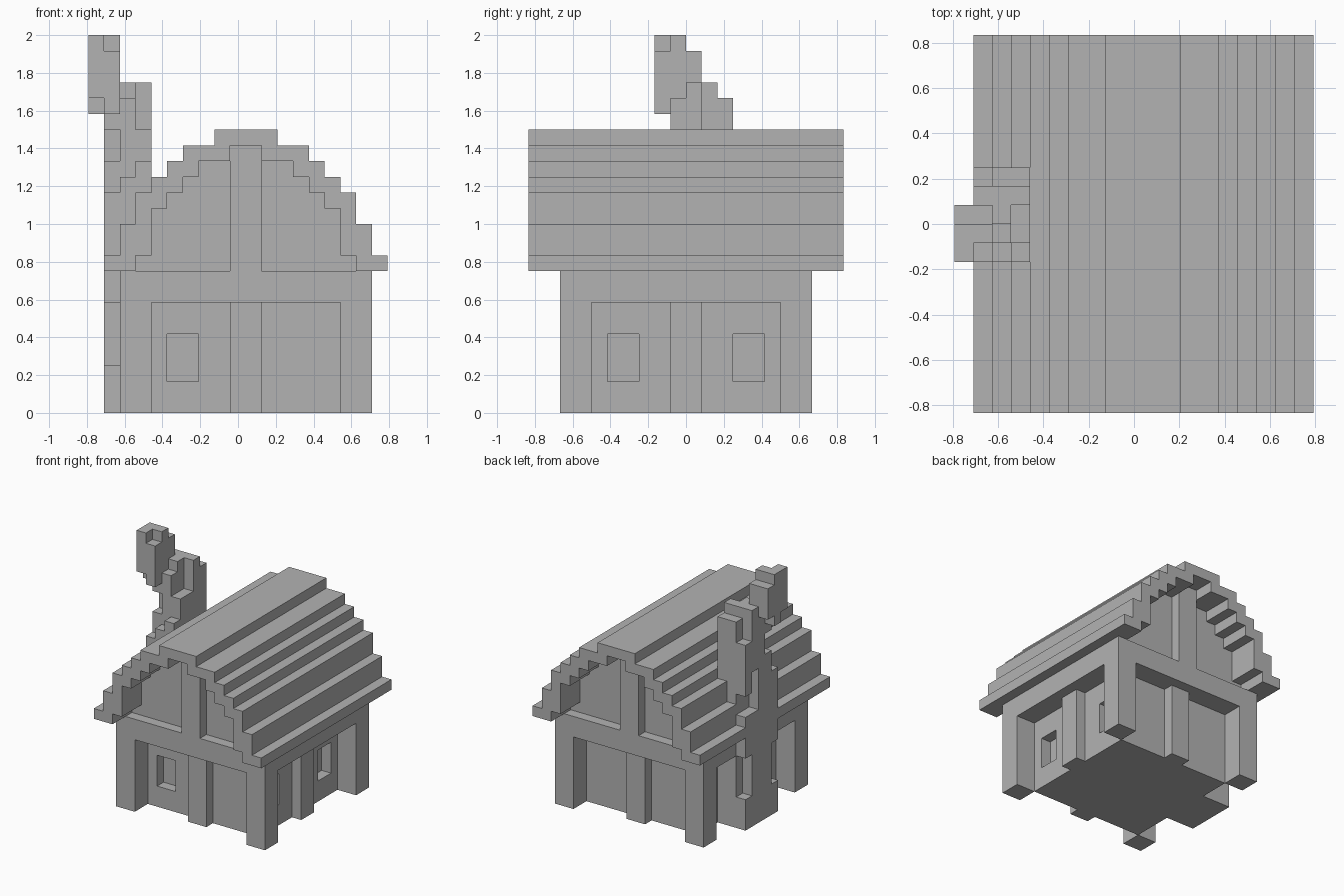
import bpy, bmesh

if "Cube" in bpy.data.objects:
    bpy.data.objects.remove(bpy.data.objects["Cube"], do_unlink=True)

U = 1 / 12  # block size

grey = bpy.data.materials.new("stone_grey")
grey.use_nodes = True
grey.diffuse_color = (0.45, 0.45, 0.45, 1)
grey.node_tree.nodes["Principled BSDF"].inputs["Base Color"].default_value = (0.45, 0.45, 0.45, 1)


def place(i, j, k):
    """Block grid position to model position."""
    return ((i - 9.5) * U, (j - 10) * U, k * U)


def finish(name, bm):
    bmesh.ops.recalc_face_normals(bm, faces=bm.faces)
    mesh = bpy.data.meshes.new(name)
    bm.to_mesh(mesh)
    bm.free()
    mesh.materials.append(grey)
    obj = bpy.data.objects.new(name, mesh)
    bpy.context.collection.objects.link(obj)
    return obj


def blocks(name, *boxes):
    """One object from boxes given as (x range, y range, z range)."""
    bm = bmesh.new()
    for x, y, z in boxes:
        cube = bmesh.ops.create_cube(bm, size=1)["verts"]
        for v in cube:
            v.co = place(x[v.co.x > 0], y[v.co.y > 0], z[v.co.z > 0])
    return finish(name, bm)


def prism(name, half, y):
    """Mirror half a section about the ridge and extrude it front to back."""
    outline = half + [(20 - i, k) for i, k in reversed(half)]
    bm = bmesh.new()
    face = bm.faces.new([bm.verts.new(place(i, y[0], k)) for i, k in outline])
    new = bmesh.ops.extrude_face_region(bm, geom=[face])["geom"]
    bmesh.ops.translate(bm, vec=(0, (y[1] - y[0]) * U, 0),
                        verts=[v for v in new if isinstance(v, bmesh.types.BMVert)])
    return finish(name, bm)


# Recessed walls with shallow windows
walls = blocks("walls", ((4, 16), (4, 16), (0, 7)))
cutter = blocks("window_cutter",
                ((5, 7), (3, 5), (2, 5)),
                ((15, 17), (5, 7), (2, 5)),
                ((15, 17), (13, 15), (2, 5)))
cutter.hide_render = True
cutter.hide_viewport = True
cut = walls.modifiers.new("windows", "BOOLEAN")
cut.operation = "DIFFERENCE"
cut.solver = "EXACT"
cut.object = cutter

# Timber frame
for fb, y in (("front", (2, 4)), ("back", (16, 18))):
    for side, x in (("right", (2, 4)), ("left", (16, 18))):
        blocks(f"{fb}_{side}_post", (x, y, (0, 7)))
blocks("ring_beam", ((2, 18), (2, 18), (7, 9)))
blocks("front_post", ((9, 11), (3, 4), (0, 7)))
blocks("back_post", ((9, 11), (16, 17), (0, 7)))
blocks("left_post", ((16, 17), (9, 11), (0, 7)))
blocks("front_gable_post", ((9, 11), (2, 3), (9, 17)))
blocks("back_gable_post", ((9, 11), (17, 18), (9, 17)))

# Stepped roof and the gable walls below it
underside = [(17, 9), (17, 10), (16, 10), (16, 13), (15, 13), (15, 14), (14, 14),
             (14, 15), (13, 15), (13, 16), (11, 16), (11, 17)]
top = [(12, 18), (12, 17), (14, 17), (14, 16), (15, 16), (15, 15), (16, 15),
       (16, 14), (17, 14), (17, 12), (18, 12), (18, 10), (19, 10), (19, 9)]
prism("roof", top + underside, (0, 20))
prism("gable_walls", underside, (3, 17))

# Chimney base with notched corners
blocks("chimney_base",
       ((1, 4), (8, 13), (0, 3)),
       ((1, 4), (9, 12), (3, 7)),
       ((2, 4), (8, 13), (3, 7)),
       ((1, 4), (8, 13), (7, 11)))

# Uneven chimney stack
blocks("chimney_stack",
       ((1, 2), (8, 9), (11, 14)),
       ((2, 3), (8, 9), (11, 15)),
       ((3, 4), (8, 9), (11, 16)),
       ((1, 2), (9, 11), (11, 16)),
       ((1, 2), (10, 11), (16, 20)),
       ((1, 2), (11, 12), (15, 21)),
       ((1, 2), (12, 13), (13, 18)),
       ((2, 3), (9, 10), (11, 20)),
       ((2, 3), (10, 12), (11, 21)),
       ((3, 4), (9, 11), (11, 18)),
       ((3, 4), (11, 12), (11, 21)),
       ((2, 4), (12, 13), (11, 20)))

# Smoke puff drifting off the stack
blocks("smoke",
       ((0, 2), (8, 10), (20, 23)),
       ((1, 2), (8, 9), (19, 20)),
       ((0, 2), (9, 10), (19, 20)),
       ((0, 2), (10, 11), (20, 23)),
       ((0, 1), (8, 10), (23, 24)),
       ((1, 2), (9, 10), (23, 24)),
       ((1, 2), (9, 10), (18, 19)))
